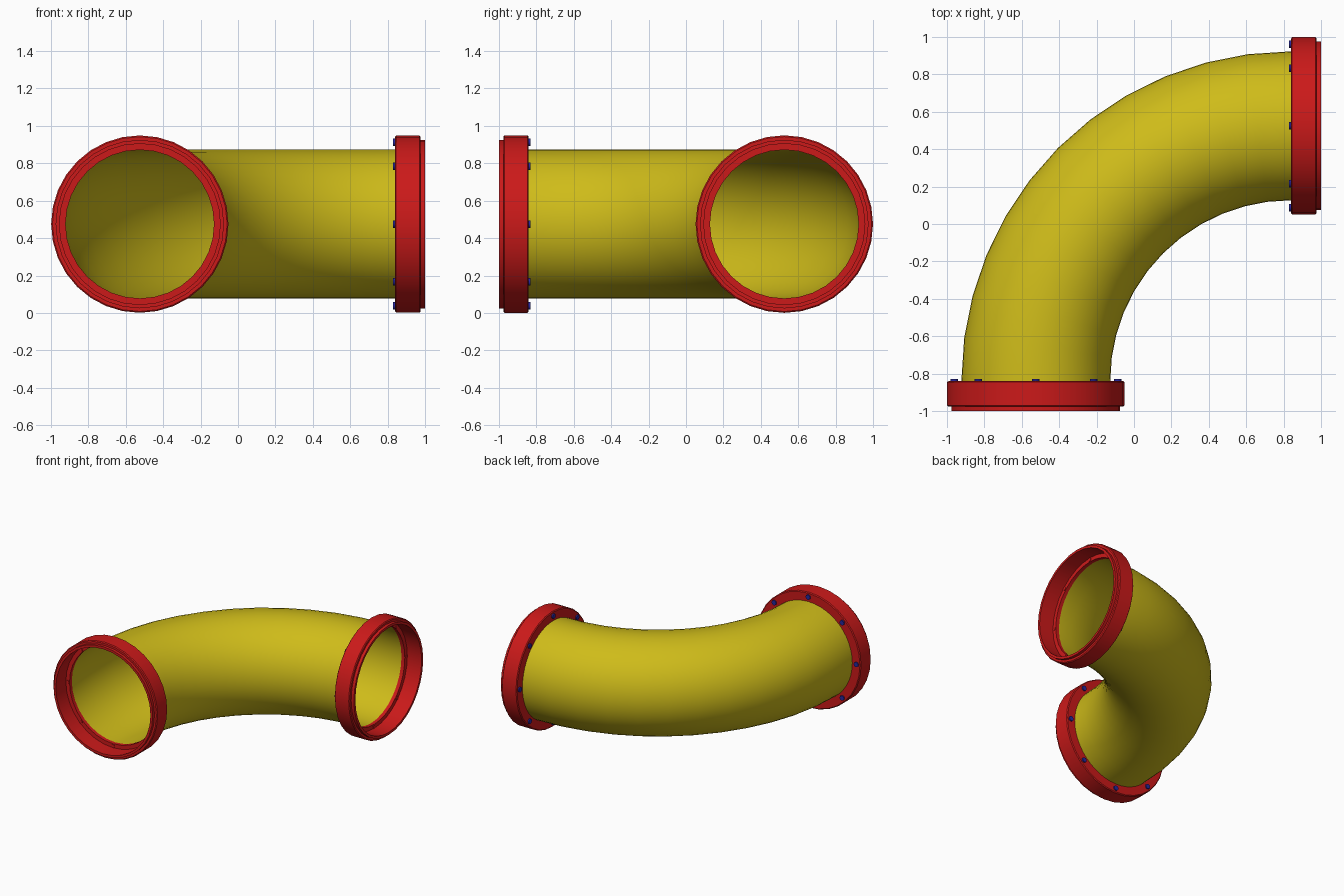
import bpy, bmesh
from math import sin, cos, pi, radians
from mathutils import Matrix

if "Cube" in bpy.data.objects:
    bpy.data.objects.remove(bpy.data.objects["Cube"])

ZC = 0.475            # height of the pipe axis
BEND, END = 1.365, 0.84   # bend radius, distance of the flange backs from the centre


def material(name, rgb):
    m = bpy.data.materials.new(name)
    m.diffuse_color = (*rgb, 1)
    m.use_nodes = True
    m.node_tree.nodes["Principled BSDF"].inputs["Base Color"].default_value = m.diffuse_color
    return m


YELLOW = material("yellow", (0.62, 0.5, 0.01))
RED = material("red", (0.6, 0.01, 0.01))
BLUE = material("blue", (0.02, 0.02, 0.35))


def finish(bm, name, mat, angle=35, matrix=Matrix()):
    bmesh.ops.recalc_face_normals(bm, faces=bm.faces)
    me = bpy.data.meshes.new(name)
    bm.to_mesh(me)
    bm.free()
    ob = bpy.data.objects.new(name, me)
    bpy.context.collection.objects.link(ob)
    ob.matrix_world = matrix
    me.materials.append(mat)
    bpy.ops.object.select_all(action='DESELECT')
    ob.select_set(True)
    bpy.context.view_layer.objects.active = ob
    bpy.ops.object.shade_smooth_by_angle(angle=radians(angle))
    return ob


def skin(bm, rings, closed=False):
    n = len(rings[0])
    pairs = list(zip(rings, rings[1:])) + ([(rings[-1], rings[0])] if closed else [])
    for a, b in pairs:
        for i in range(n):
            j = (i + 1) % n
            bm.faces.new((a[i], a[j], b[j], b[i]))


# Bent pipe: circles swept through a quarter turn, with short straight ends in the flanges
def pipe():
    bm = bmesh.new()
    r, n, steps, stub = 0.398, 48, 12, 0.03
    stations = [(0, -stub)] + [(pi / 2 * k / steps, 0) for k in range(steps + 1)] + [(pi / 2, stub)]
    rings = []
    for t, s in stations:
        ring = []
        for i in range(n):
            a = 2 * pi * i / n
            d = BEND + r * cos(a)
            ring.append(bm.verts.new((END - d * cos(t) + s * sin(t),
                                      -END + d * sin(t) + s * cos(t),
                                      ZC + r * sin(a))))
        rings.append(ring)
    skin(bm, rings)
    finish(bm, "pipe_elbow", YELLOW)


# Flange: stepped, recessed profile (distance along axis, radius) turned about local z
PROFILE = [(0, 0.397), (0, 0.467), (0.006, 0.474), (0.13, 0.474), (0.136, 0.467), (0.136, 0.45),
           (0.16, 0.45), (0.16, 0.43), (0.03, 0.43), (0.03, 0.397)]


def flange(name, matrix):
    bm = bmesh.new()
    n = 32
    rings = [[bm.verts.new((r * cos(2 * pi * i / n), r * sin(2 * pi * i / n), h)) for i in range(n)]
             for h, r in PROFILE]
    skin(bm, rings, closed=True)
    finish(bm, name + "_flange", RED, 35, matrix)


# Ring of eight fasteners around a flange
def studs(name, mat, radius, size, z0, z1, matrix):
    bm = bmesh.new()
    for k in range(8):
        a = k * pi / 4
        bmesh.ops.create_cone(bm, cap_ends=True, segments=12, radius1=size, radius2=size, depth=z1 - z0,
                              matrix=Matrix.Translation((radius * cos(a), radius * sin(a), (z0 + z1) / 2)))
    finish(bm, name, mat, 35, matrix)


pipe()
front = Matrix.Translation((END - BEND, -END, ZC)) @ Matrix.Rotation(pi / 2, 4, 'X')
right = Matrix.Translation((END, BEND - END, ZC)) @ Matrix.Rotation(pi / 2, 4, 'Y')
for label, mtx in (("front", front), ("right", right)):
    flange(label, mtx)
    studs(label + "_bolts", BLUE, 0.437, 0.02, -0.01, 0.015, mtx)
    studs(label + "_bolt_ends", RED, 0.414, 0.014, 0.025, 0.034, mtx)
